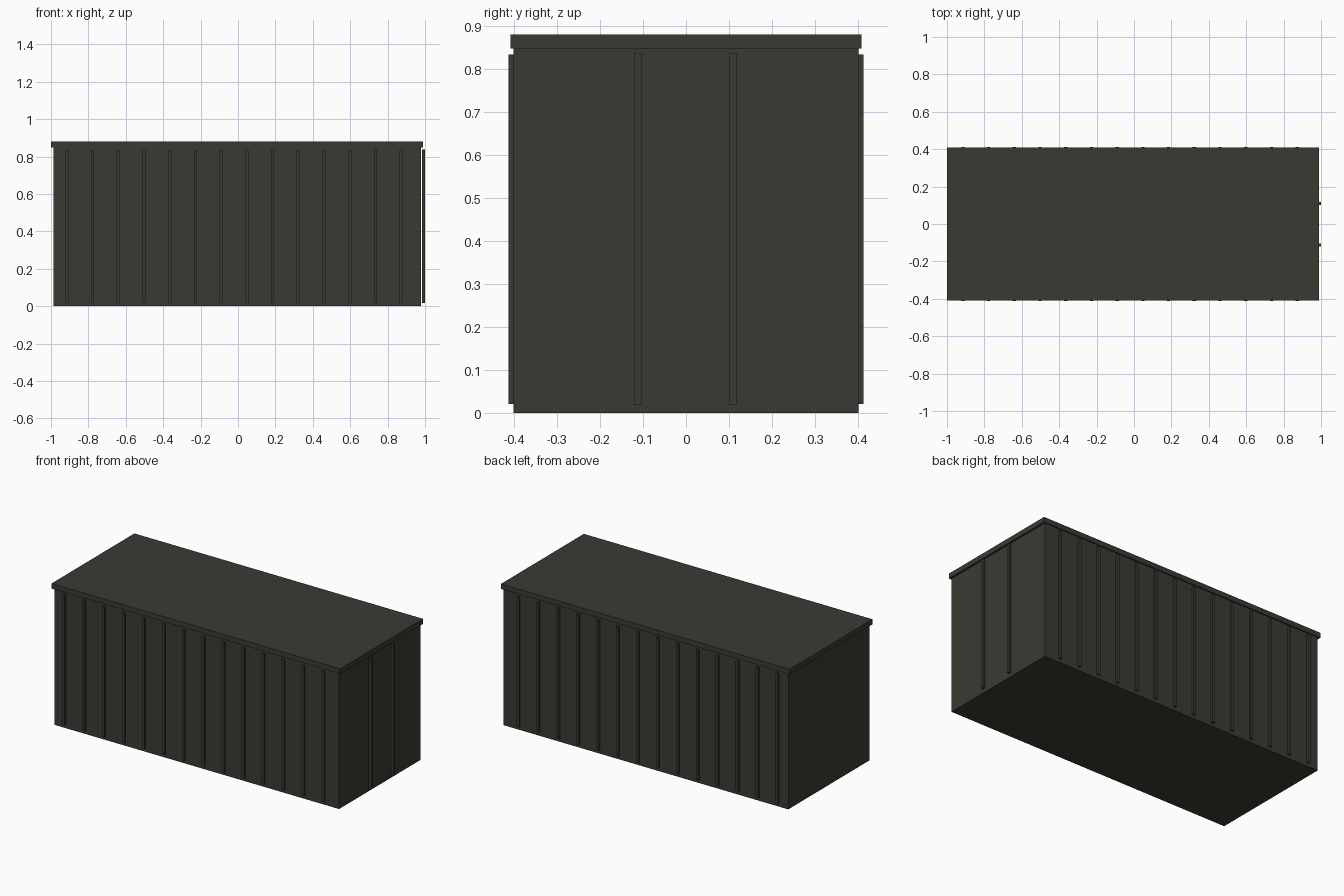
import bpy

if "Cube" in bpy.data.objects:
    bpy.data.objects.remove(bpy.data.objects["Cube"])

# One dark olive-grey paint for everything
paint = bpy.data.materials.new("dark olive grey")
paint.diffuse_color = (0.042, 0.042, 0.034, 1)
paint.use_nodes = True
paint.node_tree.nodes["Principled BSDF"].inputs["Base Color"].default_value = paint.diffuse_color


def box(name, x, y, z):
    """Box from (min, max) ranges."""
    ranges = (x, y, z)
    bpy.ops.mesh.primitive_cube_add(size=1, location=[(a + b) / 2 for a, b in ranges])
    ob = bpy.context.object
    ob.name = name
    ob.scale = [b - a for a, b in ranges]
    bpy.ops.object.transform_apply(location=False, rotation=False, scale=True)
    ob.data.materials.append(paint)
    return ob


# Container body and overhanging lid
box("body", (-0.986, 0.978), (-0.401, 0.401), (0, 0.85))
box("lid", (-1.0, 0.99), (-0.408, 0.408), (0.848, 0.88))

# Vertical ribs along the front and back walls
RIB = 0.017
for i in range(14):
    x = -0.915 + i * 0.1375
    for side, y in (("front", (-0.413, -0.399)), ("back", (0.399, 0.413))):
        box(f"{side}_rib_{i + 1}", (x - RIB / 2, x + RIB / 2), y, (0.021, 0.834))

# Two ribs standing just off the right end wall
for i, y in enumerate((-0.112, 0.11)):
    box(f"end_rib_{i + 1}", (0.985, 1.0), (y - RIB / 2, y + RIB / 2), (0.018, 0.837))
